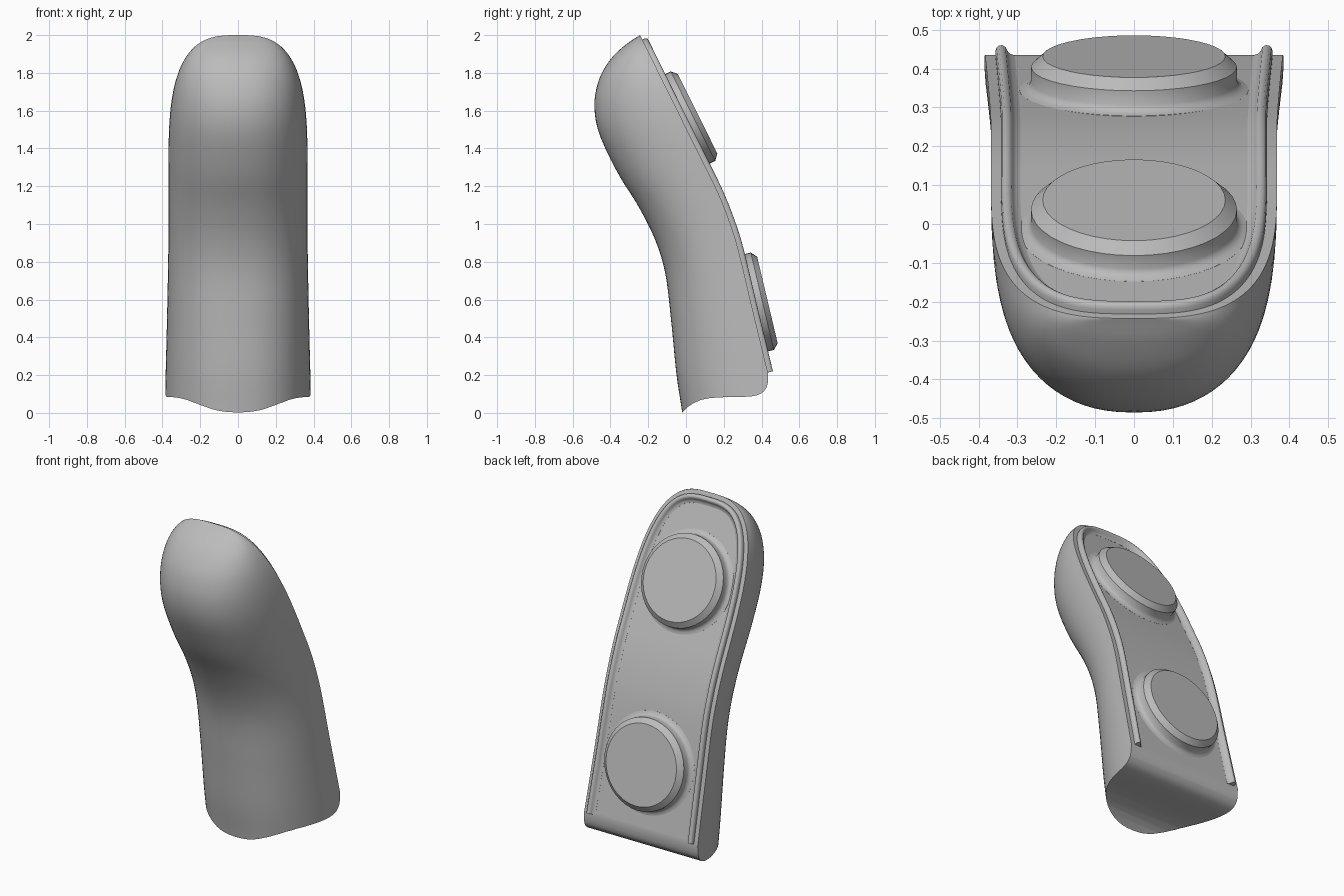
import bpy, bmesh, math
from mathutils import Vector

cube = bpy.data.objects.get("Cube")
if cube:
    bpy.data.objects.remove(cube, do_unlink=True)

grey = bpy.data.materials.new("matte grey")
grey.use_nodes = True
grey.diffuse_color = (0.5, 0.5, 0.5, 1)
grey.node_tree.nodes["Principled BSDF"].inputs["Base Color"].default_value = (0.5, 0.5, 0.5, 1)

# Side profile points as (height, depth position)
FRONT = [(-0.1, -0.01), (0, -0.02), (0.2, -0.05), (0.5, -0.08), (0.75, -0.112), (0.92, -0.165),
         (1.09, -0.25), (1.25, -0.35), (1.41, -0.432), (1.52, -0.472), (1.62, -0.485),
         (1.7, -0.478), (1.79, -0.45), (1.89, -0.385), (1.96, -0.305), (2.0, -0.243)]
BACK = [(-0.1, 0.509), (0.21, 0.434), (0.55, 0.352), (0.89, 0.27), (1.05, 0.217),
        (1.178, 0.164), (1.3, 0.104), (1.6, -0.045), (2.0, -0.243)]
SHOULDER = 1.3


def smooth(points, z):
    """Smooth interpolation through a list of points."""
    n = len(points)

    def slope(i):
        (a, b), (c, d) = points[max(i - 1, 0)], points[min(i + 1, n - 1)]
        return (d - b) / (c - a)
    i = next((k for k in range(n - 1) if z <= points[k + 1][0]), n - 2)
    (z0, y0), (z1, y1) = points[i], points[i + 1]
    h = z1 - z0
    t = (z - z0) / h
    return ((1 + 2 * t) * (1 - t) ** 2 * y0 + t * (1 - t) ** 2 * h * slope(i)
            + t * t * (3 - 2 * t) * y1 + t * t * (t - 1) * h * slope(i + 1))


def back(z):
    return smooth(BACK, z)


def back_normal(z):
    d = 0.01
    dy = (back(min(z + d, 2)) - back(z - d)) / (min(z + d, 2) - z + d)
    return Vector((0, 1, -dy)).normalized()


def stations(bottom, straight=30, dome=30):
    """Heights with half widths, from the bottom to the domed tip."""
    out = []
    for i in range(straight):
        z = bottom + (SHOULDER - bottom) * i / straight
        out.append((z, 0.368 + 0.018 * max(0, (0.95 - z) / 0.85) ** 1.3))
    for i in range(dome):
        a = math.pi / 2 * i / dome
        out.append((SHOULDER + (2 - SHOULDER) * math.sin(a) ** (2 / 3), 0.368 * math.cos(a) ** (2 / 3)))
    return out + [(2.0, 0.0)]


def loft(name, rings):
    """Skin a series of closed rings and cap both ends."""
    bm = bmesh.new()
    rows = [[bm.verts.new(p) for p in ring] for ring in rings]
    for a, b in zip(rows, rows[1:]):
        for i in range(len(a)):
            j = (i + 1) % len(a)
            bm.faces.new((a[i], a[j], b[j], b[i]))
    bm.faces.new(rows[0][::-1])
    bm.faces.new(rows[-1])
    bmesh.ops.remove_doubles(bm, verts=bm.verts, dist=1e-5)
    bmesh.ops.recalc_face_normals(bm, faces=bm.faces)
    mesh = bpy.data.meshes.new(name)
    bm.to_mesh(mesh)
    bm.free()
    obj = bpy.data.objects.new(name, mesh)
    bpy.context.collection.objects.link(obj)
    mesh.materials.append(grey)
    return obj


def shade(obj, angle=35):
    bpy.ops.object.select_all(action="DESELECT")
    obj.select_set(True)
    bpy.context.view_layer.objects.active = obj
    bpy.ops.object.shade_smooth_by_angle(angle=math.radians(angle))


# Body: D-shaped sections with a flat back and a rounded front
def section(z, w, n=40, power=2 / 2.3):
    yb, depth = back(z), back(z) - smooth(FRONT, z)
    ring = []
    for i in range(n + 1):
        a = math.pi * i / n
        c, s = math.cos(a), max(math.sin(a), 0)
        x = math.copysign(abs(c) ** power, c) * w if abs(c) > 1e-6 else 0
        s = 0 if i in (0, n) else s
        ring.append((x, yb - depth * s ** power, z))
    return ring


body = loft("body", [section(z, w) for z, w in stations(-0.1)])

# Curved underside, cut straight across the body
UNDER = [(-0.6, -0.3), (-0.08, -0.05), (-0.02, 0.003), (0.01, 0.032), (0.04, 0.052), (0.08, 0.069),
         (0.13, 0.079), (0.2, 0.083), (0.31, 0.085), (0.35, 0.088), (0.375, 0.093), (0.398, 0.103),
         (0.415, 0.117), (0.427, 0.135), (0.433, 0.16), (0.435, 0.21), (0.6, 0.24), (0.6, -0.3)]
cutter = loft("underside_cutter", [[(x, y, z) for y, z in UNDER] for x in (-0.6, 0.6)])
cutter.hide_render = True
cut = body.modifiers.new("underside", "BOOLEAN")
cut.operation, cut.object, cut.solver = "DIFFERENCE", cutter, "EXACT"
bpy.context.view_layer.objects.active = body
bpy.ops.object.modifier_apply(modifier="underside")
bpy.data.objects.remove(cutter, do_unlink=True)
shade(body)

# Raised bead following the edge of the back: (inset from edge, height)
BEAD = [(0.026, -0.01), (0.026, 0.012), (0.029, 0.021), (0.035, 0.027), (0.044, 0.028),
        (0.052, 0.023), (0.057, 0.013), (0.064, 0.005), (0.076, 0.0005), (0.076, -0.01)]
side = [Vector((w, back(z), z)) for z, w in stations(0.215)]
path = side + [Vector((-p.x, p.y, p.z)) for p in side[-2::-1]]
rings = []
for i, p in enumerate(path):
    tangent = (path[min(i + 1, len(path) - 1)] - path[max(i - 1, 0)]).normalized()
    normal = back_normal(p.z)
    inward = tangent.cross(normal).normalized()
    rings.append([p + inward * d + normal * h for d, h in BEAD])
shade(loft("edge_bead", rings), 50)

# Two round pads with bevelled rims and a soft flare at the base
PAD = [(0.295, -0.01), (0.295, 0.0005), (0.281, 0.004), (0.271, 0.011), (0.265, 0.022),
       (0.265, 0.06), (0.235, 0.088)]
for name, z in (("upper_pad", 1.544), ("lower_pad", 0.577)):
    normal = back_normal(z)
    across = Vector((1, 0, 0))
    along = normal.cross(across)
    centre = Vector((0, back(z), z))
    turn = [2 * math.pi * k / 40 for k in range(40)]
    shade(loft(name, [[centre + normal * h + (across * math.cos(a) + along * math.sin(a)) * r
                       for a in turn] for r, h in PAD]), 30)
